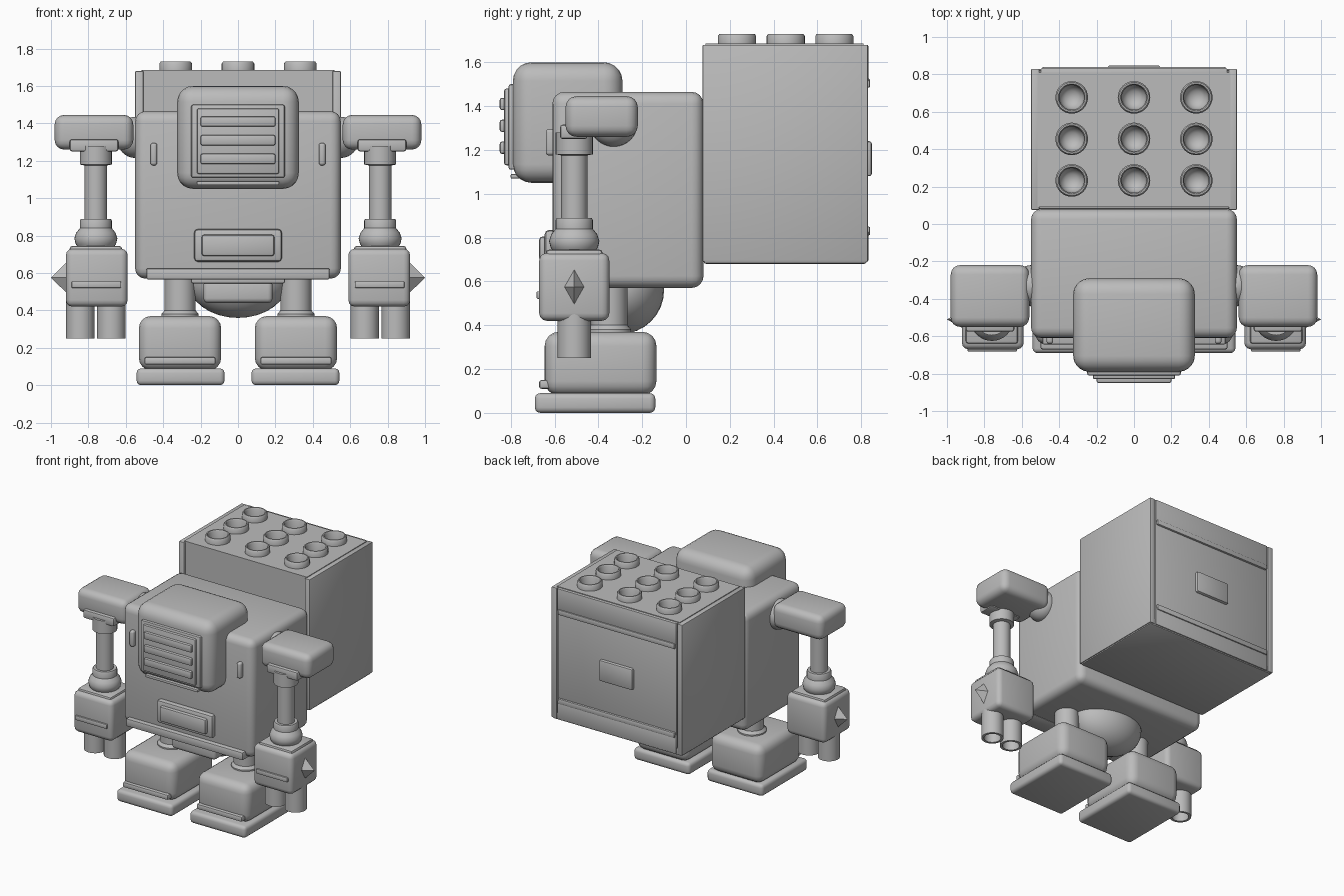
import bpy, bmesh, math
from mathutils import Matrix, Vector

if "Cube" in bpy.data.objects:
    bpy.data.objects.remove(bpy.data.objects["Cube"], do_unlink=True)

grey = bpy.data.materials.new("plain_grey")
grey.use_nodes = True
grey.diffuse_color = (0.5, 0.5, 0.5, 1)
grey.node_tree.nodes["Principled BSDF"].inputs["Base Color"].default_value = grey.diffuse_color


def finish(name, bm, smooth=True):
    bmesh.ops.recalc_face_normals(bm, faces=bm.faces)
    mesh = bpy.data.meshes.new(name)
    bm.to_mesh(mesh)
    bm.free()
    mesh.materials.append(grey)
    ob = bpy.data.objects.new(name, mesh)
    bpy.context.collection.objects.link(ob)
    if smooth:
        bpy.ops.object.select_all(action='DESELECT')
        ob.select_set(True)
        bpy.context.view_layer.objects.active = ob
        bpy.ops.object.shade_smooth_by_angle(angle=math.radians(35))
    return ob


def box(name, x, y, z, bevel=0.01, segments=2):
    """Rounded box from (low, high) pairs."""
    bm = bmesh.new()
    bmesh.ops.create_cube(bm, size=1)
    for v in bm.verts:
        v.co = Vector([(a + b) / 2 + c * (b - a) for (a, b), c in zip((x, y, z), v.co)])
    if bevel:
        bmesh.ops.bevel(bm, geom=bm.edges[:], offset=bevel, segments=segments,
                        profile=0.5, affect='EDGES', clamp_overlap=True)
    return finish(name, bm)


def wide(name, half, y, z, bevel=0.01, segments=2):
    return box(name, (-half, half), y, z, bevel, segments)


def lathe(name, x, y, profile, steps=32):
    """Spin (radius, height) points around a vertical axis."""
    bm = bmesh.new()
    verts = [bm.verts.new((r, 0, z)) for r, z in profile]
    edges = [bm.edges.new(pair) for pair in zip(verts, verts[1:])]
    bmesh.ops.spin(bm, geom=verts + edges, cent=(0, 0, 0), axis=(0, 0, 1),
                   angle=math.tau, steps=steps, use_duplicate=False)
    bmesh.ops.remove_doubles(bm, verts=bm.verts, dist=0.0001)
    bmesh.ops.translate(bm, verts=bm.verts, vec=(x, y, 0))
    return finish(name, bm)


def ellipsoid(name, centre, radii):
    bm = bmesh.new()
    bmesh.ops.create_uvsphere(bm, u_segments=32, v_segments=16, radius=1,
                              matrix=Matrix.Translation(centre) @ Matrix.Diagonal((*radii, 1)))
    return finish(name, bm)


# Torso with chest plate and lower lip
wide("torso", 0.55, (-0.61, 0.08), (0.57, 1.465), 0.055, 4)
wide("torso_lip", 0.49, (-0.645, -0.5), (0.565, 0.625), 0.01)
wide("chest_plate", 0.235, (-0.645, -0.59), (0.66, 0.835), 0.02)
wide("chest_plate_centre", 0.195, (-0.67, -0.6), (0.69, 0.805), 0.015)

# Head with layered grille
wide("head", 0.325, (-0.79, -0.29), (1.05, 1.6), 0.085, 5)
wide("grille_base", 0.25, (-0.81, -0.7), (1.11, 1.5), 0.01)
wide("grille_panel", 0.22, (-0.83, -0.7), (1.13, 1.48), 0.01)
for i in range(3):
    z = 1.21 + i * 0.1
    wide(f"grille_slat_{i + 1}", 0.2, (-0.85, -0.8), (z - 0.028, z + 0.028), 0.01)
wide("chin_strip", 0.22, (-0.8, -0.75), (1.07, 1.09), 0.004)

# Pelvis
ellipsoid("pelvis", (0, -0.3, 0.56), (0.27, 0.2, 0.2))
wide("pelvis_block", 0.185, (-0.54, -0.3), (0.44, 0.56), 0.025, 3)
wide("pelvis_trim", 0.25, (-0.56, -0.3), (0.545, 0.58), 0.008)

# Backpack crate
core = wide("backpack_core", 0.515, (0.09, 0.81), (0.7, 1.685), 0)
wide("backpack_base", 0.545, (0.08, 0.825), (0.68, 0.74), 0.012)
wide("backpack_back", 0.5, (0.79, 0.825), (0.69, 1.68), 0.005)
wide("backpack_top_rim", 0.5, (0.79, 0.832), (1.51, 1.68), 0.006)
wide("backpack_bottom_rim", 0.5, (0.79, 0.832), (0.69, 0.83), 0.006)
for z in (0.83, 1.505):
    wide("backpack_seam", 0.49, (0.8, 0.84), (z - 0.02, z + 0.02), 0.006)
wide("backpack_latch", 0.14, (0.8, 0.848), (1.08, 1.24), 0.012)

# Launch tubes sunk into the crate top
cutter_bm = bmesh.new()
for row in range(3):
    for col in (-1, 0, 1):
        x, y = col * 0.333, 0.233 + row * 0.222
        bmesh.ops.create_cone(cutter_bm, cap_ends=True, segments=32, radius1=0.076, radius2=0.076,
                              depth=0.24, matrix=Matrix.Translation((x, y, 1.7)))
        lathe("launch_tube", x, y, [(0, 1.6), (0.035, 1.608), (0.058, 1.63), (0.066, 1.66),
                                    (0.066, 1.72), (0.072, 1.73), (0.08, 1.73), (0.087, 1.72),
                                    (0.087, 1.675), (0.08, 1.59), (0, 1.59)])
cutter = finish("tube_cutter", cutter_bm, False)
cutter.hide_render = True
cutter.hide_viewport = True
cut = core.modifiers.new("tube_holes", 'BOOLEAN')
cut.operation = 'DIFFERENCE'
cut.object = cutter

for s, side in ((1, "left"), (-1, "right")):
    def span(a, b):
        return tuple(sorted((s * a, s * b)))

    box(f"{side}_crate_panel", span(0.505, 0.55), (0.075, 0.83), (0.69, 1.68), 0.006)
    box(f"{side}_chest_marker", span(0.432, 0.468), (-0.64, -0.58), (1.175, 1.295), 0.014, 3)

    # Shoulder and upper arm
    arm_x, arm_y = s * 0.76, -0.51
    ellipsoid(f"{side}_shoulder_ball", (s * 0.55, -0.33, 1.325), (0.1, 0.11, 0.11))
    box(f"{side}_shoulder", span(0.56, 0.98), (-0.55, -0.22), (1.26, 1.445), 0.05, 4)
    box(f"{side}_shoulder_bracket", span(0.64, 0.9), (-0.575, -0.45), (1.25, 1.315), 0.012)
    lathe(f"{side}_arm_rod", arm_x, arm_y, [(0, 1.28), (0.085, 1.28), (0.085, 1.18), (0.06, 1.175),
                                            (0.06, 0.85), (0, 0.85)])
    lathe(f"{side}_wrist_joint", arm_x, arm_y, [(0, 0.89), (0.08, 0.89), (0.085, 0.88), (0.085, 0.84),
                                                (0.105, 0.815), (0.115, 0.785), (0.108, 0.755),
                                                (0.09, 0.73), (0, 0.73)])

    # Fist with slot bar, side stud and two hollow fingers
    box(f"{side}_wrist_plate", span(0.62, 0.9), (-0.64, -0.38), (0.7, 0.745), 0.015)
    box(f"{side}_fist", span(0.59, 0.92), (-0.67, -0.35), (0.42, 0.73), 0.035, 3)
    box(f"{side}_fist_bar", span(0.625, 0.89), (-0.682, -0.64), (0.52, 0.555), 0.006)
    bm = bmesh.new()
    tip = bm.verts.new((s * 1.0, arm_y, 0.575))
    rim = [bm.verts.new((s * 0.91, arm_y + dy, 0.575 + dz))
           for dy, dz in ((0.05, 0), (0, 0.088), (-0.05, 0), (0, -0.088))]
    bm.faces.new(rim)
    for a, b in zip(rim, rim[1:] + rim[:1]):
        bm.faces.new((a, b, tip))
    finish(f"{side}_fist_stud", bm, False)
    for fx in (0.677, 0.843):
        lathe(f"{side}_finger", s * fx, arm_y, [(0, 0.32), (0.058, 0.32), (0.058, 0.25), (0.076, 0.25),
                                                (0.076, 0.46), (0, 0.46)])

    # Leg and foot
    lathe(f"{side}_leg", s * 0.31, -0.35, [(0, 0.62), (0.083, 0.62), (0.083, 0.4), (0.1, 0.38),
                                           (0.1, 0.34), (0, 0.34)])
    box(f"{side}_foot", span(0.09, 0.53), (-0.645, -0.135), (0.08, 0.37), 0.065, 4)
    box(f"{side}_sole", span(0.072, 0.542), (-0.69, -0.14), (0, 0.09), 0.025, 3)
    box(f"{side}_toe_strip", span(0.12, 0.5), (-0.67, -0.6), (0.11, 0.15), 0.01)
